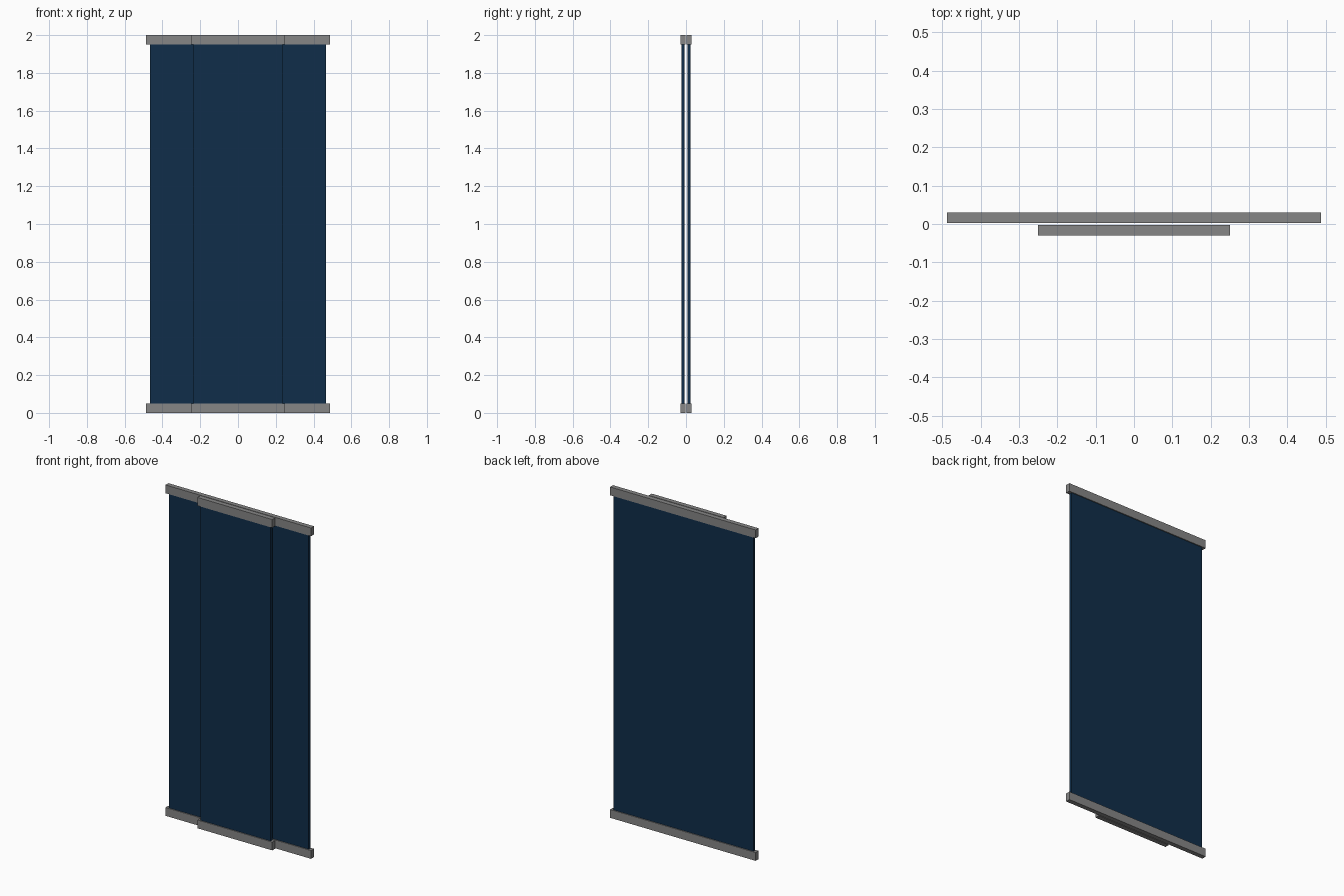
import bpy

if "Cube" in bpy.data.objects:
    bpy.data.objects.remove(bpy.data.objects["Cube"])


def material(name, rgb):
    m = bpy.data.materials.new(name)
    m.diffuse_color = (*rgb, 1.0)
    m.use_nodes = True
    m.node_tree.nodes["Principled BSDF"].inputs["Base Color"].default_value = m.diffuse_color
    return m


navy = material("navy", (0.005, 0.027, 0.068))
grey = material("grey", (0.24, 0.24, 0.24))


def box(name, half_x, y0, y1, z0, z1, mat):
    bpy.ops.mesh.primitive_cube_add(size=1, location=(0, (y0 + y1) / 2, (z0 + z1) / 2))
    ob = bpy.context.object
    ob.name = name
    ob.scale = (half_x * 2, y1 - y0, z1 - z0)
    bpy.ops.object.transform_apply(location=False, rotation=False, scale=True)
    ob.data.materials.append(mat)


# Wide panel behind, narrow panel in front, each held by two rails
for label, rail_half, panel_half, side in (("back", 0.487, 0.467, 1), ("front", 0.25, 0.235, -1)):
    ry = sorted((side * 0.002, side * 0.03))
    py = sorted((side * 0.008, side * 0.024))
    box(label + "_bottom_rail", rail_half, *ry, 0.0, 0.05, grey)
    box(label + "_top_rail", rail_half, *ry, 1.95, 2.0, grey)
    box(label + "_panel", panel_half, *py, 0.05, 1.95, navy)
